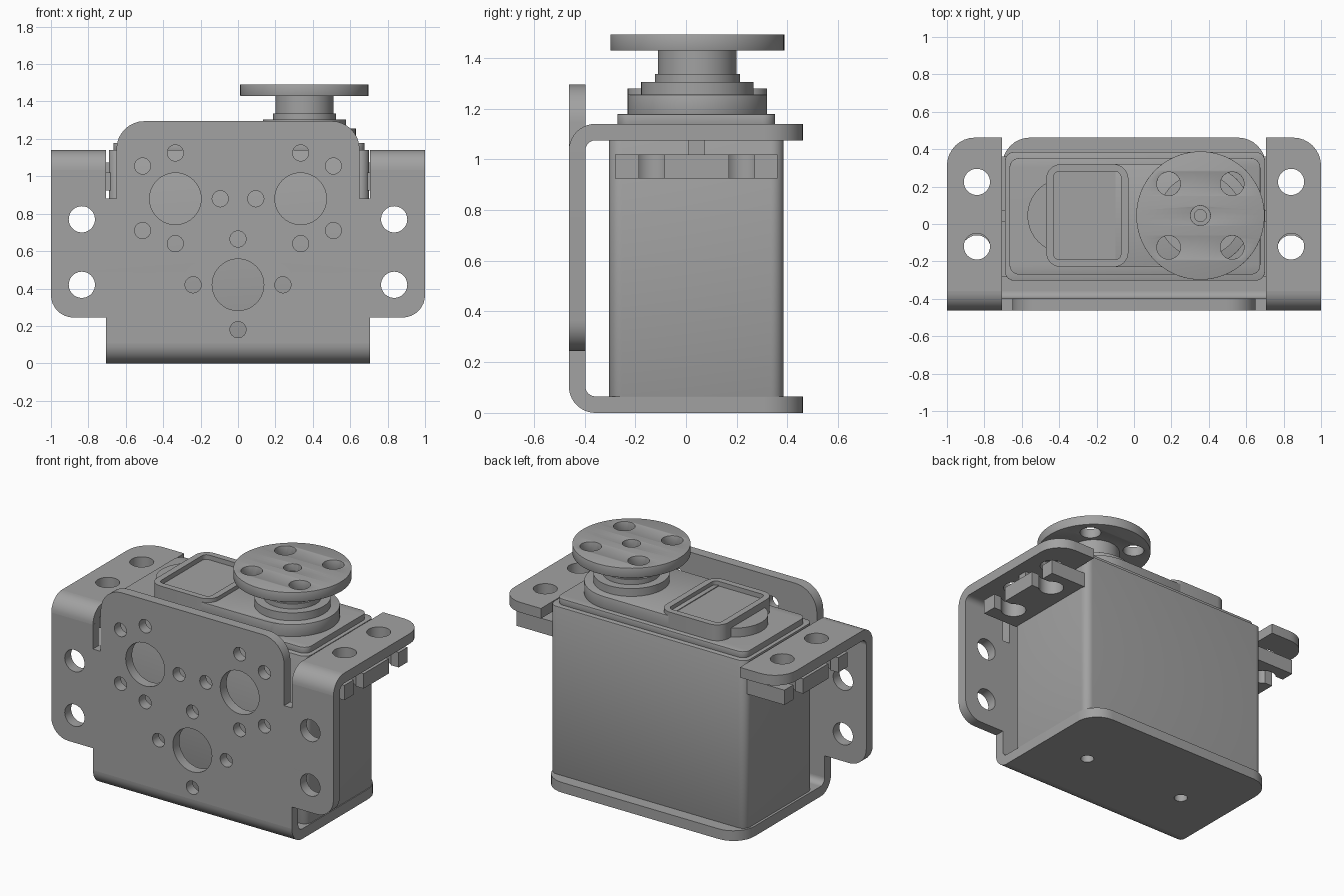
import bpy, math
from mathutils import Matrix, Vector

if "Cube" in bpy.data.objects:
    bpy.data.objects.remove(bpy.data.objects["Cube"])

grey = bpy.data.materials.new("plain grey")
grey.diffuse_color = (0.36, 0.36, 0.36, 1)
grey.use_nodes = True
grey.node_tree.nodes["Principled BSDF"].inputs["Base Color"].default_value = grey.diffuse_color

# Extrusion frames: flat, standing facing front, and profile swept along x
FLAT = Matrix.Identity(4)
FRONT = Matrix(((1, 0, 0, 0), (0, 0, -1, 0), (0, 1, 0, 0), (0, 0, 0, 1)))
SIDE = Matrix(((0, 0, 1, 0), (1, 0, 0, 0), (0, 1, 0, 0), (0, 0, 0, 1)))


def circle(x, y, r, n=40):
    return [(x + r * math.cos(2 * math.pi * i / n), y + r * math.sin(2 * math.pi * i / n)) for i in range(n)]


def arc(x, y, r, a0, a1, n=10):
    return [(x + r * math.cos(math.radians(a0 + (a1 - a0) * i / n)),
             y + r * math.sin(math.radians(a0 + (a1 - a0) * i / n))) for i in range(n + 1)]


def fillet(corners, n=8):
    """Corners are (x, y, radius); right-angle corners get rounded."""
    out = []
    for i, (x, y, r) in enumerate(corners):
        if r == 0:
            out.append((x, y))
            continue
        p = Vector((x, y))
        a = (Vector(corners[i - 1][:2]) - p).normalized() * r
        b = (Vector(corners[(i + 1) % len(corners)][:2]) - p).normalized() * r
        for k in range(n + 1):
            t = math.pi / 2 * k / n
            out.append(tuple(p + a * (1 - math.sin(t)) + b * (1 - math.cos(t))))
    return out


def box(x0, x1, y0, y1, r):
    return fillet([(x0, y0, r), (x1, y0, r), (x1, y1, r), (x0, y1, r)])


def slab(name, loops, low, high, frame=FLAT, bevel=0):
    """Extrude an outline with holes between two levels."""
    cu = bpy.data.curves.new(name + "_outline", "CURVE")
    cu.dimensions = "2D"
    cu.fill_mode = "BOTH"
    cu.extrude = (high - low) / 2
    for pts in loops:
        s = cu.splines.new("POLY")
        s.points.add(len(pts) - 1)
        for p, q in zip(s.points, pts):
            p.co = (q[0], q[1], 0, 1)
        s.use_cyclic_u = True
    tmp = bpy.data.objects.new(name + "_outline", cu)
    bpy.context.collection.objects.link(tmp)
    me = bpy.data.meshes.new_from_object(tmp.evaluated_get(bpy.context.evaluated_depsgraph_get()))
    bpy.data.objects.remove(tmp)
    me.transform(frame @ Matrix.Translation((0, 0, (low + high) / 2)))
    me.name = name
    me.materials.clear()
    me.materials.append(grey)
    ob = bpy.data.objects.new(name, me)
    bpy.context.collection.objects.link(ob)
    bpy.ops.object.select_all(action="DESELECT")
    ob.select_set(True)
    bpy.context.view_layer.objects.active = ob
    # Weld the caps to the walls
    bpy.ops.object.mode_set(mode="EDIT")
    bpy.ops.mesh.select_all(action="SELECT")
    bpy.ops.mesh.remove_doubles(threshold=0.0002)
    bpy.ops.mesh.normals_make_consistent(inside=False)
    bpy.ops.object.mode_set(mode="OBJECT")
    if bevel:
        m = ob.modifiers.new("edge_round", "BEVEL")
        m.width, m.segments, m.limit_method = bevel, 2, "ANGLE"
        m.angle_limit = math.radians(50)
        bpy.ops.object.modifier_apply(modifier=m.name)
    bpy.ops.object.shade_smooth_by_angle(angle=math.radians(30))
    return ob


# Bracket front plate with side wings, relief slots and hole pattern
T, R, Y, W = 0.065, 0.105, 0.462, 0.705
half = [(W, 0.105, 0), (W, 0.245, 0), (1, 0.245, 0.12), (1, 1.035, 0), (W, 1.035, 0),
        (W, 0.88, 0), (0.65, 0.88, 0), (0.65, 1.295, 0.15)]
outline = fillet(half + [(-x, z, r) for x, z, r in reversed(half)])
holes = [circle(0, 0.42, 0.138), circle(0, 0.665, 0.043), circle(0, 0.18, 0.043)]
for s in (-1, 1):
    holes.append(circle(s * 0.335, 0.88, 0.138))
    for x, z in ((0.335, 1.125), (0.51, 1.055), (0.095, 0.88), (0.51, 0.71), (0.335, 0.64), (0.24, 0.42)):
        holes.append(circle(s * x, z, 0.043))
    holes += [circle(s * 0.835, z, 0.07) for z in (0.77, 0.42)]
slab("bracket_front_plate", [outline] + holes, Y - T, Y, FRONT)

# Bracket bottom flange and its bend
slab("bracket_bottom_flange",
     [fillet([(-W, R - Y, 0), (W, R - Y, 0), (W, Y, 0.15), (-W, Y, 0.15)]),
      circle(-0.37, 0, 0.04), circle(0.37, 0, 0.04)], 0, T)
bend = arc(R - Y, R, R, 180, 270) + arc(R - Y, R, R - T, 270, 180)
slab("bracket_bottom_bend", [bend], -W, W, SIDE)

# Upper side flanges, their bends, and the slotted servo ears beneath
for s, side in ((-1, "left"), (1, "right")):
    fl = [(s * W, R - Y, 0), (s, R - Y, 0), (s, Y, 0.15), (s * W, Y, 0)]
    slab(side + "_top_flange", [fillet(fl)] + [circle(s * 0.84, y, 0.07) for y in (0.225, -0.12)],
         1.14 - T, 1.14)
    bend = arc(R - Y, 1.14 - R, R, 180, 90) + arc(R - Y, 1.14 - R, R - T, 90, 180)
    slab(side + "_top_bend", [bend], min(s * W, s), max(s * W, s), SIDE)
    ear = [(s * 0.66, -0.28), (s * 0.95, -0.28)]
    for y in (-0.135, 0.22):
        ear += [(s * 0.95, y - 0.05)]
        ear += [(s * x, v) for x, v in arc(0.84, y, 0.075, -42, -318, 24)]
        ear += [(s * 0.95, y + 0.05)]
    ear += [(s * 0.95, 0.36), (s * 0.66, 0.36)]
    slab(side + "_servo_ear", [ear], 0.925, 1.02)
    slab(side + "_ear_rib", [box(min(s * 0.66, s * 0.92), max(s * 0.66, s * 0.92), 0.01, 0.075, 0)],
         1.02, 1.074)

# Servo case with stepped lid
slab("servo_case", [box(-0.69, 0.70, -0.303, 0.385, 0.05)], T, 1.14, bevel=0.012)
slab("servo_lid", [box(-0.665, 0.675, -0.27, 0.352, 0.05)], 1.135, 1.178, bevel=0.015)

# Raised gear cover: rounded around the output shaft
CX, CY = 0.355, 0.045
slab("gear_cover", [[(-0.1, CY - 0.275)] + arc(CX, CY, 0.275, -90, 90, 32) + [(-0.1, CY + 0.275)]],
     1.17, 1.255, bevel=0.012)
slab("gear_cover_round_end", [circle(-0.37, CY, 0.2)], 1.17, 1.235)
rim = box(-0.47, -0.03, -0.23, 0.32, 0.08)
slab("square_cap", [rim], 1.17, 1.25)
slab("square_cap_rim", [rim, box(-0.43, -0.07, -0.19, 0.28, 0.03)], 1.25, 1.28)

# Output shaft tiers and horn disc
slab("shaft_collar_lower", [circle(CX, CY, 0.222, 64)], 1.25, 1.305)
slab("shaft_collar_upper", [circle(CX, CY, 0.168, 64)], 1.30, 1.337)
slab("shaft_neck", [circle(CX, CY, 0.155, 64), circle(CX, CY, 0.032)], 1.33, 1.445)
horn_holes = [circle(CX + a * 0.17, CY + b * 0.17, 0.063) for a in (-1, 1) for b in (-1, 1)]
slab("horn_disc", [circle(CX, CY, 0.343, 80), circle(CX, CY, 0.053)] + horn_holes, 1.43, 1.492, bevel=0.008)
